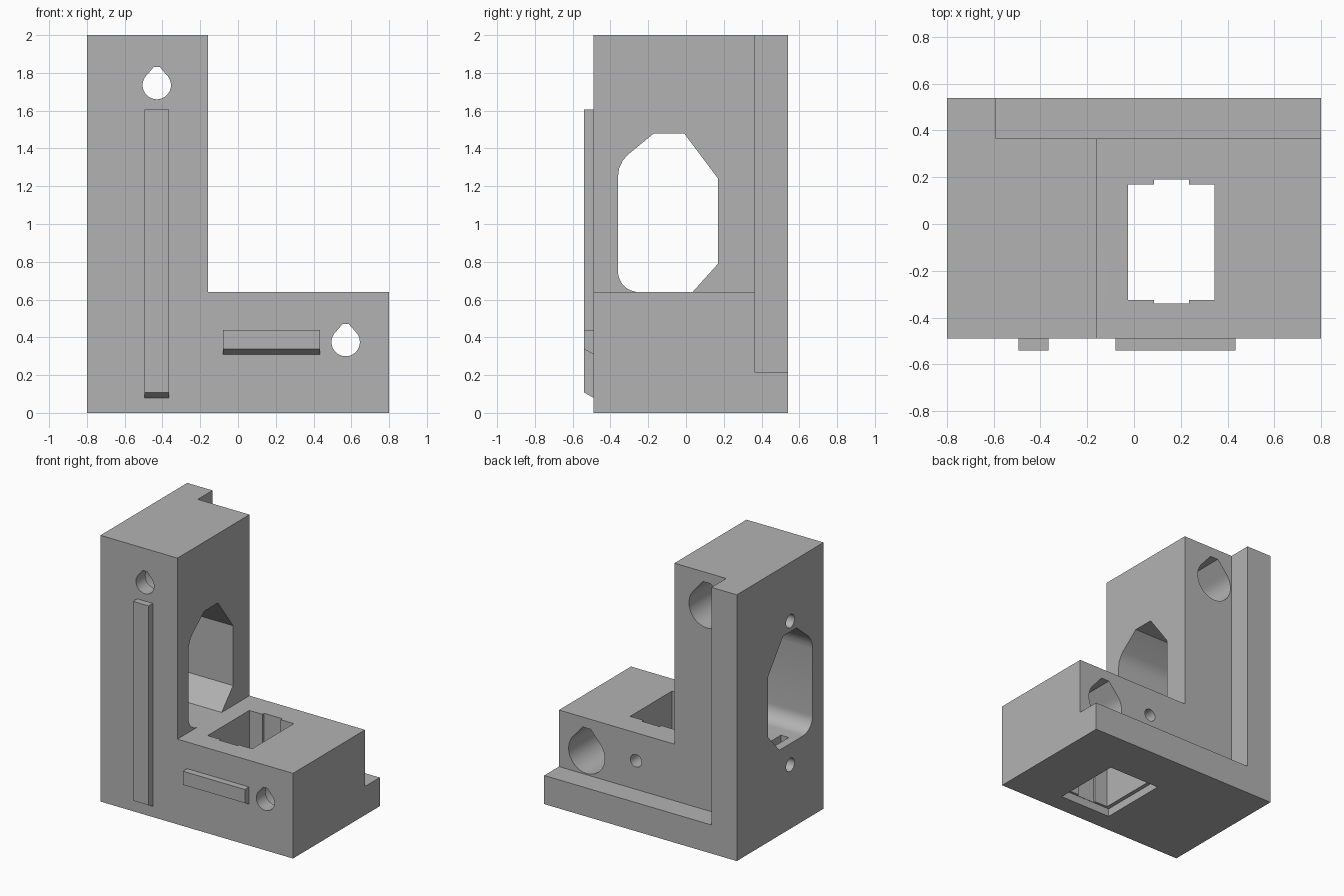
import bpy, bmesh, math
from mathutils import Vector

cube = bpy.data.objects.get("Cube")
if cube:
    bpy.data.objects.remove(cube, do_unlink=True)

grey = bpy.data.materials.new("plain grey")
grey.use_nodes = True
grey.diffuse_color = (0.45, 0.45, 0.45, 1)
grey.node_tree.nodes["Principled BSDF"].inputs["Base Color"].default_value = (0.45, 0.45, 0.45, 1)

AXES = {"x": lambda p, d: (d, p[0], p[1]),
        "y": lambda p, d: (p[0], d, p[1]),
        "z": lambda p, d: (p[0], p[1], d)}


def prism(name, profile, axis, start, end):
    """Extrude a closed 2D profile along an axis."""
    bm = bmesh.new()
    place = AXES[axis]
    face = bm.faces.new([bm.verts.new(place(p, start)) for p in profile])
    out = bmesh.ops.extrude_face_region(bm, geom=[face])
    shift = Vector(place((0, 0), end - start))
    bmesh.ops.translate(bm, vec=shift, verts=[v for v in out["geom"] if isinstance(v, bmesh.types.BMVert)])
    bmesh.ops.recalc_face_normals(bm, faces=bm.faces)
    mesh = bpy.data.meshes.new(name)
    bm.to_mesh(mesh)
    bm.free()
    mesh.materials.append(grey)
    obj = bpy.data.objects.new(name, mesh)
    bpy.context.collection.objects.link(obj)
    return obj


def rect(a0, a1, b0, b1):
    return [(a0, b0), (a1, b0), (a1, b1), (a0, b1)]


def arc(cx, cz, r, a0, a1, n):
    steps = [math.radians(a0 + (a1 - a0) * i / n) for i in range(n + 1)]
    return [(cx + r * math.cos(a), cz + r * math.sin(a)) for a in steps]


def teardrop(cx, cz, r):
    """Round hole with a flattened, pointed roof."""
    top = cz + r * 1.27
    return arc(cx, cz, r, 135, 405, 36) + [(cx + r * 0.22, top), (cx - r * 0.22, top)]


def cut(target, cutter):
    cutter.hide_render = True
    mod = target.modifiers.new("cut", "BOOLEAN")
    mod.operation = "DIFFERENCE"
    mod.solver = "EXACT"
    mod.object = cutter
    bpy.context.view_layer.objects.active = target
    bpy.ops.object.modifier_apply(modifier=mod.name)
    bpy.data.objects.remove(cutter, do_unlink=True)


# L-shaped body, stepped back to leave a rim along the left and bottom
body = prism("bracket_body", [(-.8, 0), (.8, 0), (.8, .64), (-.16, .64), (-.16, 2), (-.8, 2)], "y", -.49, .54)
cut(body, prism("rim_step", rect(-.59, 1, .215, 2.2), "y", .365, .7))

# Sideways window through the upright
window = ([(-.01, 1.48), (-.17, 1.48), (-.31, 1.365), (-.335, 1.335), (-.354, 1.295), (-.36, 1.25)]
          + arc(-.25, .75, .11, 180, 270, 10) + [(.035, .64), (.17, .79), (.17, 1.24)])
cut(body, prism("upright_window", window, "x", -.9, -.1))

# Screw holes and nut slots above and below the window
for z, slot in ((1.56, (1.46, 1.64)), (.48, (.40, .66))):
    cut(body, prism("side_screw", arc(-.095, z, .05, 0, 345, 23), "x", -.9, -.55))
    cut(body, prism("side_nut_slot", rect(-.17, -.02, *slot), "x", -.735, -.67))

# Vertical window through the arm, with side notches and a wider foot
cut(body, prism("arm_window", rect(-.025, .345, -.325, .17), "z", -.1, .8))
cut(body, prism("arm_notches", rect(.085, .235, -.34, .19), "z", -.1, .8))
cut(body, prism("arm_foot", rect(-.055, .375, -.343, .193), "z", -.1, .06))
cut(body, prism("arm_screw", arc(.16, .43, .047, 0, 345, 23), "y", .1, .5))

# Bolt holes, narrow at the front and wide at the back
for x, z in ((-.43, 1.735), (.57, .375)):
    cut(body, prism("bolt_hole", teardrop(x, z, .075), "y", -.7, .2))
    cut(body, prism("bolt_head_recess", teardrop(x, z, .15), "y", -.38, .365 + .01))

# Raised keys on the front, with a sloped lower end
keys = []
for name, x0, x1, z0, z1 in (("upright_key", -.495, -.365, .08, 1.605), ("arm_key", -.08, .435, .31, .44)):
    keys.append(prism(name, [(-.49, z0), (-.54, z0 + .028), (-.54, z1), (-.49, z1)], "x", x0, x1))

# Smooth only the round walls
bpy.ops.object.select_all(action="DESELECT")
for obj in [body] + keys:
    obj.select_set(True)
bpy.context.view_layer.objects.active = body
bpy.ops.object.shade_smooth_by_angle(angle=math.radians(25))
